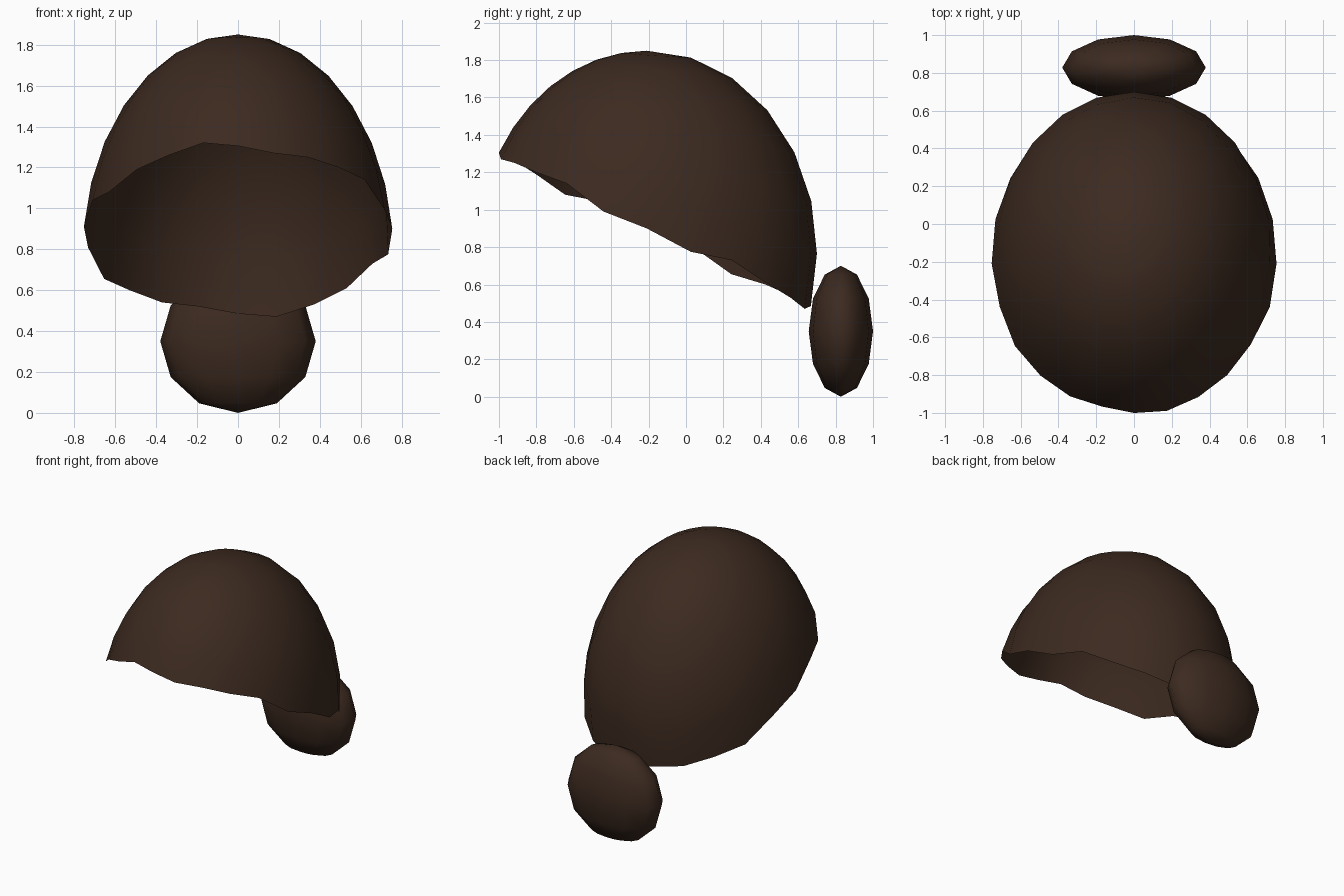
import bpy, bmesh
from math import sin, cos, acos, radians

if "Cube" in bpy.data.objects:
    bpy.data.objects.remove(bpy.data.objects["Cube"])

brown = bpy.data.materials.new("dark_brown")
brown.diffuse_color = (0.045, 0.023, 0.014, 1)
brown.use_nodes = True
brown.node_tree.nodes["Principled BSDF"].inputs["Base Color"].default_value = brown.diffuse_color


def finish(name, bm):
    bmesh.ops.recalc_face_normals(bm, faces=bm.faces)
    for f in bm.faces:
        f.smooth = True
    mesh = bpy.data.meshes.new(name)
    bm.to_mesh(mesh)
    bm.free()
    mesh.materials.append(brown)
    obj = bpy.data.objects.new(name, mesh)
    bpy.context.collection.objects.link(obj)
    return obj


# Hair cap: open ellipsoid dome with an uneven rim, low at the back
CY, CZ = -0.21, 0.77
RX, RY, RZ = 0.76, 0.91, 1.08
RINGS = 7
# rim heights every 15 degrees, from the front round by +x, back, -x
rim = [1.305, 1.27, 1.25, 1.20, 1.14, 0.99, 0.90, 0.775, 0.73, 0.61, 0.53, 0.47,
       0.485, 0.52, 0.54, 0.60, 0.655, 0.81, 0.91, 1.04, 1.08, 1.19, 1.26, 1.32]
n = len(rim)
bm = bmesh.new()
top = bm.verts.new((0, CY, CZ + RZ))
cols = []
for i, z in enumerate(rim):
    a = radians(360 * i / n)
    end = acos((z - CZ) / RZ)
    col = []
    for r in range(1, RINGS + 1):
        t = end * r / RINGS
        col.append(bm.verts.new((RX * sin(t) * sin(a),
                                 CY - RY * sin(t) * cos(a),
                                 CZ + RZ * cos(t))))
    cols.append(col)
for i in range(n):
    p, q = cols[i], cols[(i + 1) % n]
    bm.faces.new((top, p[0], q[0]))
    for r in range(RINGS - 1):
        bm.faces.new((p[r], p[r + 1], q[r + 1], q[r]))
# open shell: make sure normals point outward
cap = finish("hair_cap", bm)
if cap.data.polygons[0].normal.z < 0:
    cap.data.flip_normals()

# Flattened bun at the nape
bm = bmesh.new()
bmesh.ops.create_uvsphere(bm, u_segments=12, v_segments=6, radius=1)
bmesh.ops.scale(bm, vec=(0.38, 0.172, 0.35), verts=bm.verts)
bmesh.ops.translate(bm, vec=(0, 0.828, 0.35), verts=bm.verts)
finish("hair_bun", bm)
